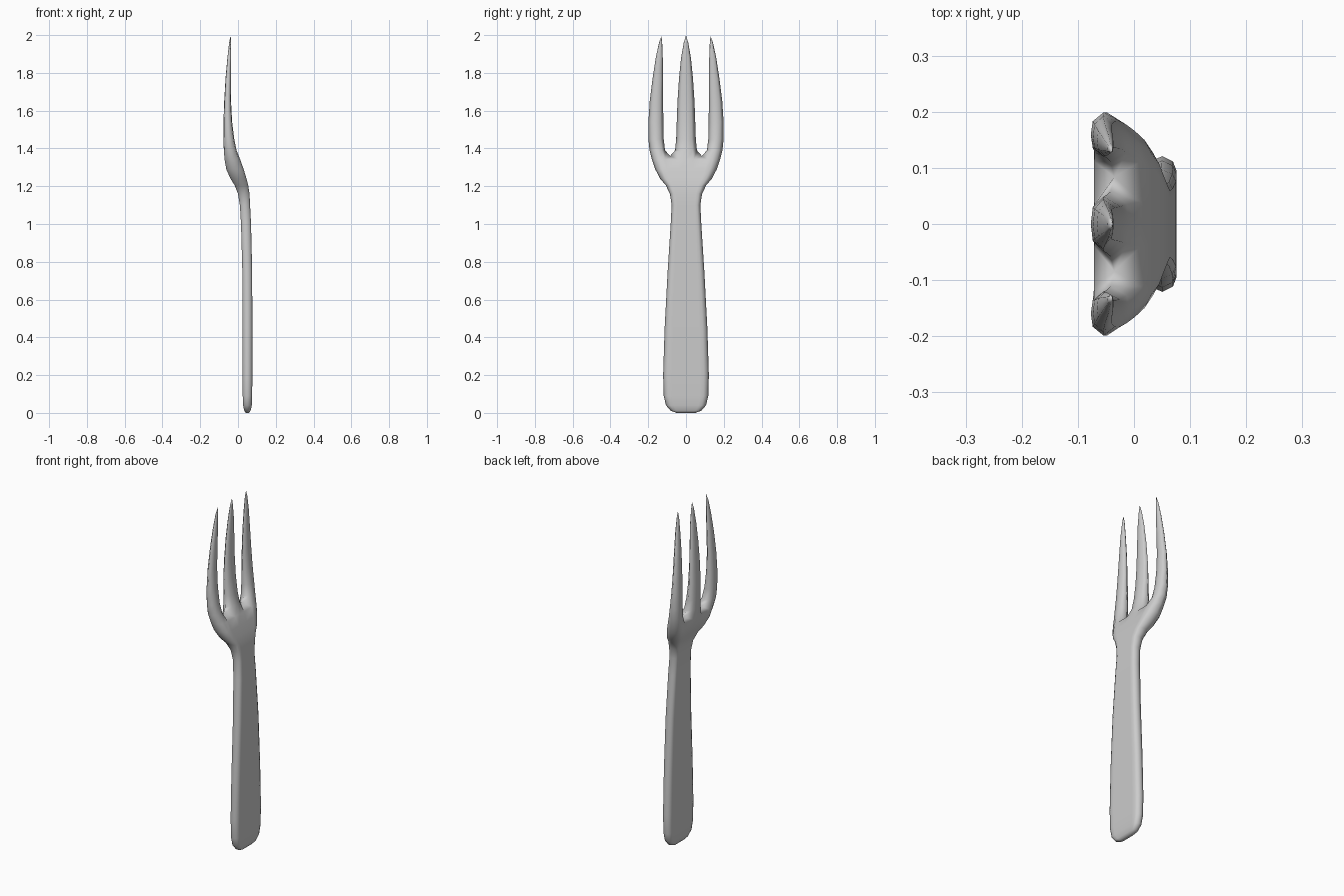
import bpy, bmesh

if "Cube" in bpy.data.objects:
    bpy.data.objects.remove(bpy.data.objects["Cube"])

# Lower body stations: height, half width, front x, back x
body = [
    (0.000, 0.050, 0.041, 0.059), (0.012, 0.082, 0.033, 0.067),
    (0.040, 0.106, 0.027, 0.073), (0.090, 0.118, 0.025, 0.075),
    (0.200, 0.121, 0.024, 0.076), (0.450, 0.113, 0.024, 0.076),
    (0.750, 0.097, 0.023, 0.075), (1.000, 0.081, 0.016, 0.069),
    (1.100, 0.076, 0.010, 0.064), (1.160, 0.085, 0.000, 0.061),
    (1.205, 0.107, -0.018, 0.054), (1.240, 0.137, -0.040, 0.045),
    (1.290, 0.163, -0.062, 0.030), (1.340, 0.180, -0.071, 0.012),
]
# Cross-section columns as fractions of half width, and their thickness
cols = [0.92, 0.78, 0.62, 0.22, 0.0]
cols += [-c for c in cols[-2::-1]]
thick = [0.75, 1, 1, 1, 1, 1, 1, 1, 0.75]

# Tine stations: height, front x, back x, outer tine's inner and outer y, middle half width
tines = [
    (1.390, -0.075, -0.008, 0.111, 0.193, 0.058),
    (1.450, -0.077, -0.020, 0.118, 0.199, 0.052),
    (1.540, -0.077, -0.031, 0.120, 0.199, 0.049),
    (1.650, -0.073, -0.037, 0.121, 0.192, 0.045),
    (1.770, -0.066, -0.037, 0.121, 0.177, 0.037),
    (1.880, -0.056, -0.036, 0.123, 0.160, 0.026),
    (1.960, -0.047, -0.037, 0.126, 0.143, 0.012),
]

bm = bmesh.new()


def bridge(a, b):
    for i in range(len(a)):
        j = (i + 1) % len(a)
        bm.faces.new((a[i], a[j], b[j], b[i]))


def body_ring(z, w, xf, xb):
    m, t = (xf + xb) / 2, (xb - xf) / 2
    pts = [(m, w)] + [(m - t * k, w * c) for c, k in zip(cols, thick)]
    pts += [(m, -w)] + [(m + t * k, w * c) for c, k in zip(cols[::-1], thick)]
    return [bm.verts.new((x, y, z)) for x, y in pts]


def tine_ring(z, xf, xb, yc, h):
    m, t = (xf + xb) / 2, (xb - xf) / 2
    shape = [(0, 1), (-.85, .6), (-1, 0), (-.85, -.6),
             (0, -1), (.85, -.6), (1, 0), (.85, .6)]
    return [bm.verts.new((m + t * a, yc + h * b, z)) for a, b in shape]


# Handle and flared head
rings = [body_ring(*s) for s in body]
bm.faces.new(rings[0])
for a, b in zip(rings, rings[1:]):
    bridge(a, b)
top = rings[-1]

# Crotches between the tines
crotch = [bm.verts.new((-0.035, y, 1.36)) for y in (0.084, -0.084)]
for c, i in zip(crotch, (3, 6)):
    bm.faces.new((top[i], top[i + 1], c))
    bm.faces.new((top[20 - i], top[19 - i], c))

# Three tapering tines growing from the head
sides = [top[0], *crotch, top[10]]
for k, s in enumerate((1, 0, -1)):
    f = [1 + 3 * k + i for i in range(3)]
    prev = [sides[k], *[top[i] for i in f], sides[k + 1],
            *[top[20 - i] for i in reversed(f)]]
    for z, xf, xb, inner, outer, hw in tines:
        yc, h = (s * (inner + outer) / 2, (outer - inner) / 2) if s else (0, hw)
        ring = tine_ring(z, xf, xb, yc, h)
        bridge(prev, ring)
        prev = ring
    tip = bm.verts.new((-0.039, s * 0.13, 1.995 if s else 2.0))
    for i in range(8):
        bm.faces.new((prev[i], prev[(i + 1) % 8], tip))

bmesh.ops.recalc_face_normals(bm, faces=bm.faces[:])
mesh = bpy.data.meshes.new("fork")
bm.to_mesh(mesh)
bm.free()
for p in mesh.polygons:
    p.use_smooth = True
fork = bpy.data.objects.new("fork", mesh)
bpy.context.collection.objects.link(fork)
